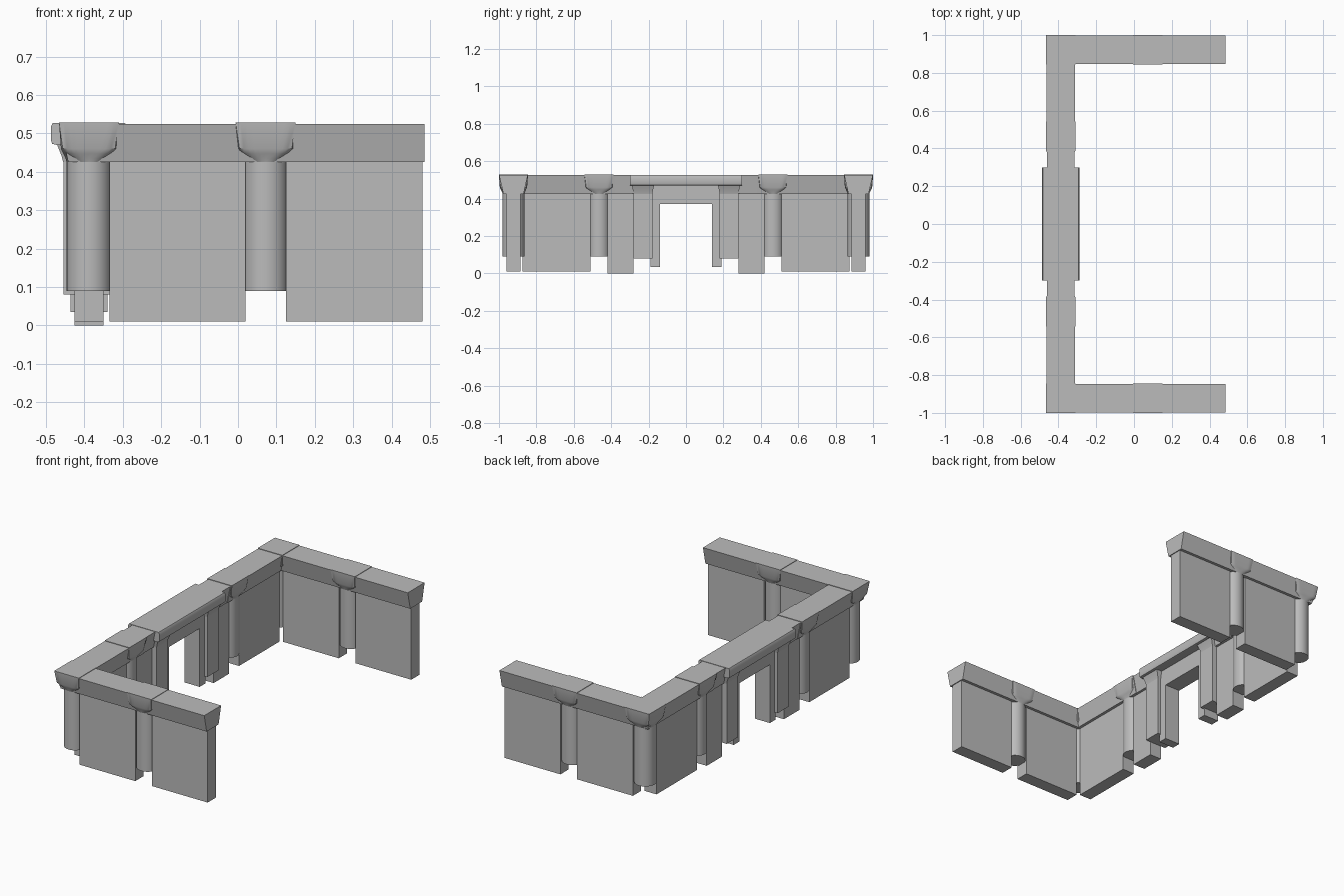
import bpy, bmesh
from math import sin, cos, pi

cube = bpy.data.objects.get("Cube")
if cube:
    bpy.data.objects.remove(cube)

stone = bpy.data.materials.new("grey_stone")
stone.use_nodes = True
GREY = (0.5, 0.5, 0.5, 1)
stone.diffuse_color = GREY
stone.node_tree.nodes["Principled BSDF"].inputs["Base Color"].default_value = GREY

WALL_X, WALL_Y = -0.388, 0.9225    # centre lines of the back and side walls
HALF = 0.0375                      # half thickness of the walls


def make(name, rings, smooth=False):
    """Skin closed rings of points into a capped solid."""
    bm = bmesh.new()
    loops = [[bm.verts.new(p) for p in ring] for ring in rings]
    n = len(loops[0])
    for a, b in zip(loops, loops[1:]):
        for i in range(n):
            j = (i + 1) % n
            bm.faces.new((a[i], a[j], b[j], b[i]))
    bm.faces.new(loops[0])
    bm.faces.new(loops[-1])
    bmesh.ops.recalc_face_normals(bm, faces=bm.faces)
    mesh = bpy.data.meshes.new(name)
    bm.to_mesh(mesh)
    bm.free()
    mesh.materials.append(stone)
    ob = bpy.data.objects.new(name, mesh)
    bpy.context.collection.objects.link(ob)
    if smooth:
        bpy.ops.object.select_all(action="DESELECT")
        ob.select_set(True)
        bpy.context.view_layer.objects.active = ob
        bpy.ops.object.shade_smooth_by_angle(angle=pi / 6)
    return ob


def box(name, x, y, z):
    ring = lambda h: [(x[0], y[0], h), (x[1], y[0], h), (x[1], y[1], h), (x[0], y[1], h)]
    return make(name, [ring(z[0]), ring(z[1])])


def section(cx, cy, z, half, radius):
    """A circle clipped to a square: round when radius equals half."""
    clip = lambda v: max(-half, min(half, v))
    angles = [2 * pi * i / 40 for i in range(40)]
    return [(cx + clip(radius * cos(a)), cy + clip(radius * sin(a)), z) for a in angles]


def column(name, cx, cy):
    r = 0.058
    make(name, [section(cx, cy, z, r, r) for z in (0.09, 0.43)], True)
    # Capital flares from the round shaft to a square block
    steps = [(0.425, r, 1), (0.435, 0.061, 1.08), (0.447, 0.067, 1.2),
             (0.46, 0.073, 1.32), (0.528, 0.078, 1.4143)]
    make(name + "_capital", [section(cx, cy, z, h, h * k) for z, h, k in steps], True)


for s, side in ((-1, "right"), (1, "left")):
    # Side and back wall panels, with gaps under the columns
    y_wall = (s * WALL_Y - HALF, s * WALL_Y + HALF)
    x_wall = (WALL_X - HALF, WALL_X + HALF)
    box(side + "_wall_rear", (-0.335, 0.02), y_wall, (0.01, 0.43))
    box(side + "_wall_front", (0.125, 0.48), y_wall, (0.01, 0.43))
    box(side + "_back_wall", x_wall, (s * 0.51, s * 0.875), (0.01, 0.43))
    box(side + "_gate_wall", x_wall, (s * 0.28, s * 0.42), (0, 0.43))

    # Flared cornice, mitred at the corner
    profile = [(-0.054, 0.425), (0.054, 0.425), (0.0765, 0.525), (-0.0765, 0.525)]
    rings = [[(0.485, s * (WALL_Y + o), z) for o, z in profile],
             [(WALL_X - o, s * (WALL_Y + o), z) for o, z in profile],
             [(WALL_X - o, s * 0.38, z) for o, z in profile]]
    make(side + "_cornice", rings)
    make(side + "_gate_cornice",
         [[(WALL_X - o * 0.95, s * y, z) for o, z in profile] for y in (0.39, 0.285)])

    # Columns
    column(side + "_corner_column", WALL_X, s * WALL_Y)
    column(side + "_middle_column", 0.072, s * WALL_Y)
    column(side + "_back_column", WALL_X, s * 0.465)

    # Gate pier, its flared capital, and the door jamb
    box(side + "_gate_pier", (WALL_X - 0.067, WALL_X + 0.067), (s * 0.18, s * 0.28), (0.08, 0.43))
    flare = []
    for z, grow in ((0.425, 0), (0.44, 0.004), (0.455, 0.01), (0.475, 0.018)):
        wx, wy = 0.067 + grow, 0.05 + grow * 0.6
        flare.append([(WALL_X + i * wx, s * 0.23 + j * wy, z)
                      for i, j in ((-1, -1), (1, -1), (1, 1), (-1, 1))])
    make(side + "_gate_capital", flare, True)
    box(side + "_door_jamb", (WALL_X - 0.048, WALL_X + 0.048),
        (s * 0.138, s * 0.19), (0.035, 0.43))

# Gate lintel and roof slab
box("gate_lintel", (WALL_X - 0.048, WALL_X + 0.048), (-0.19, 0.19), (0.37, 0.475))
edge = [(0.085, 0.47), (0.096, 0.473), (0.099, 0.482), (0.099, 0.518), (0.094, 0.527)]
outline = edge + [(-x, z) for x, z in reversed(edge)]
make("gate_roof", [[(WALL_X + x, y, z) for x, z in outline] for y in (-0.3, 0.3)], True)
